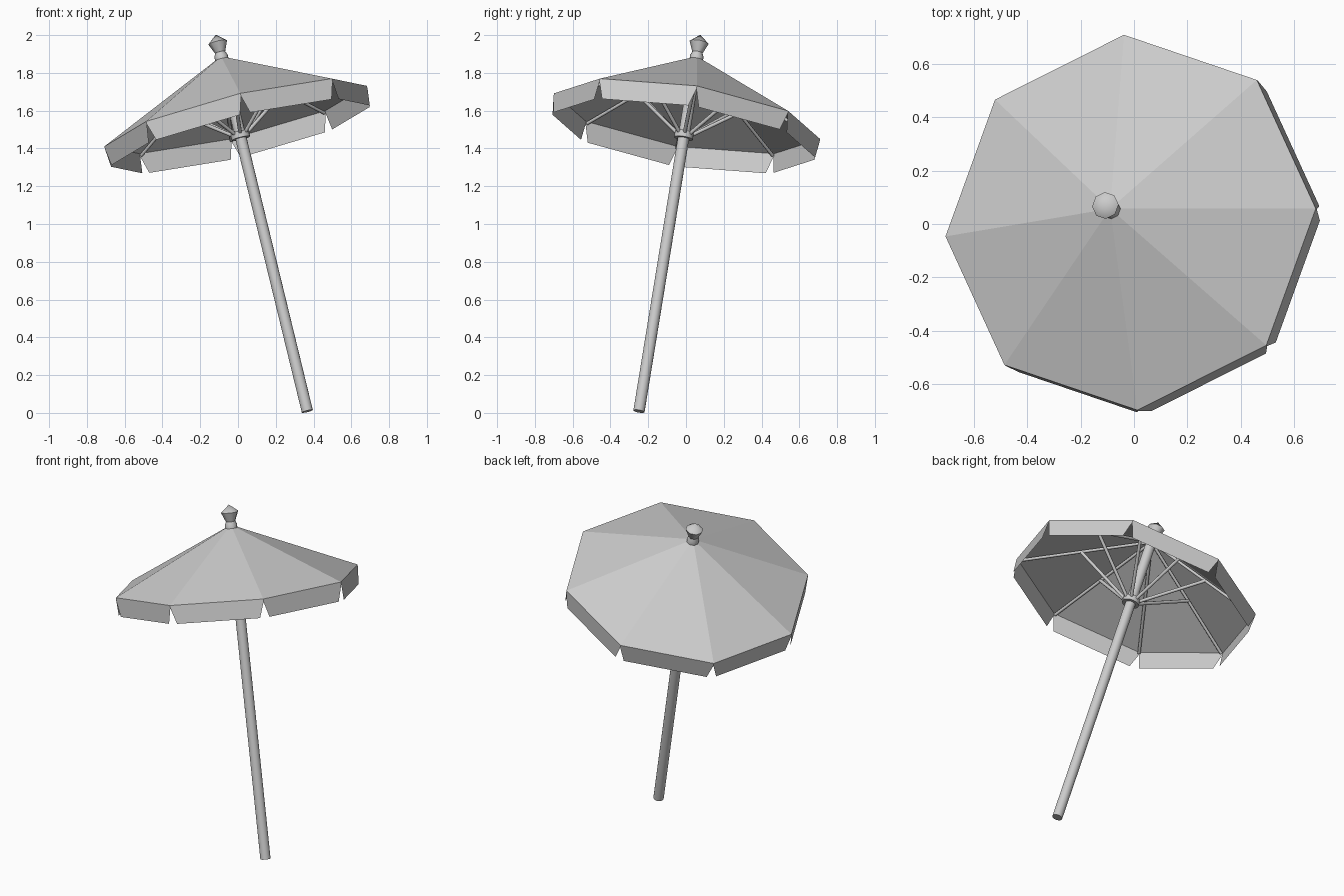
import bpy, bmesh, math
from mathutils import Vector, Matrix

cube = bpy.data.objects.get("Cube")
if cube:
    bpy.data.objects.remove(cube, do_unlink=True)

# One plain grey for everything
grey = bpy.data.materials.new("light_grey")
grey.use_nodes = True
grey.diffuse_color = (0.6, 0.6, 0.6, 1)
grey.node_tree.nodes["Principled BSDF"].inputs["Base Color"].default_value = (0.6, 0.6, 0.6, 1)

# Leaning frame: local z runs up the pole, local x points at one canopy corner
up = Vector((-0.243, 0.163, 1)).normalized()
side = Vector((0.6925, 0.0525, 0.1625))
side = (side - up * side.dot(up)).normalized()
FRAME = Matrix((side, up.cross(side), up)).transposed().to_4x4()
FRAME.translation = (0.367, -0.249, 0.0085)

SIDES = 8
RIM_R, RIM_H, APEX_H = 0.715, 1.628, 1.958
DROP, NOTCH = 0.11, 0.03


def finish(name, bm, smooth=None):
    mesh = bpy.data.meshes.new(name)
    bm.to_mesh(mesh)
    bm.free()
    mesh.materials.append(grey)
    obj = bpy.data.objects.new(name, mesh)
    bpy.context.collection.objects.link(obj)
    obj.matrix_world = FRAME
    if smooth:
        bpy.ops.object.select_all(action='DESELECT')
        obj.select_set(True)
        bpy.context.view_layer.objects.active = obj
        bpy.ops.object.shade_smooth_by_angle(angle=math.radians(smooth))
    return obj


def polar(r, i, h):
    a = math.tau * i / SIDES
    return Vector((r * math.cos(a), r * math.sin(a), h))


def lathe(name, profile, steps, smooth):
    bm = bmesh.new()
    verts = [bm.verts.new((r, 0, h)) for r, h in profile]
    edges = [bm.edges.new(pair) for pair in zip(verts, verts[1:])]
    bmesh.ops.spin(bm, geom=verts + edges, axis=(0, 0, 1), cent=(0, 0, 0),
                   angle=math.tau, steps=steps)
    bmesh.ops.remove_doubles(bm, verts=bm.verts, dist=0.0005)
    bmesh.ops.recalc_face_normals(bm, faces=bm.faces)
    return finish(name, bm, smooth)


def rod(name, a, b, r):
    bm = bmesh.new()
    turn = (b - a).to_track_quat('Z', 'Y').to_matrix().to_4x4()
    bmesh.ops.create_cone(bm, cap_ends=True, segments=8, radius1=r, radius2=r,
                          depth=(b - a).length,
                          matrix=Matrix.Translation((a + b) / 2) @ turn)
    return finish(name, bm, 50)


# Pole, sliding runner and finial
lathe("pole", [(0, 0), (0.03, 0), (0.03, 1.95), (0, 1.95)], 16, 40)
lathe("runner", [(0.03, 1.505), (0.05, 1.505), (0.05, 1.54), (0.03, 1.54)], 16, 40)
lathe("finial_neck", [(0, 1.94), (0.036, 1.94), (0.036, 1.96), (0.025, 1.985), (0, 1.985)], 8, 50)
lathe("finial_knob", [(0, 1.98), (0.028, 1.98), (0.051, 2.035), (0, 2.077)], 8, 50)

# Canopy roof: a flat-sided cone
bm = bmesh.new()
apex = bm.verts.new((0, 0, APEX_H))
rim = [bm.verts.new(polar(RIM_R, i, RIM_H)) for i in range(SIDES)]
for i in range(SIDES):
    bm.faces.new((rim[i], rim[(i + 1) % SIDES], apex))
finish("canopy", bm)

# Valance flaps with a V notch at each corner
bm = bmesh.new()
for i in range(SIDES):
    a, b = polar(RIM_R, i, RIM_H), polar(RIM_R, i + 1, RIM_H)
    inset = (b - a).normalized() * NOTCH
    low = Vector((0, 0, -DROP))
    corners = (a, a + low * 0.15, a + inset + low, b - inset + low, b + low * 0.15, b)
    bm.faces.new([bm.verts.new(p) for p in corners])
finish("valance", bm)

# Ribs under the ridges, and struts from the runner to the rib middles
for i in range(SIDES):
    top, tip = polar(0.025, i, APEX_H - 0.03), polar(RIM_R - 0.01, i, RIM_H - 0.012)
    rod(f"rib_{i + 1}", top, tip, 0.009)
    rod(f"strut_{i + 1}", polar(0.04, i, 1.53), top.lerp(tip, 0.51), 0.01)
